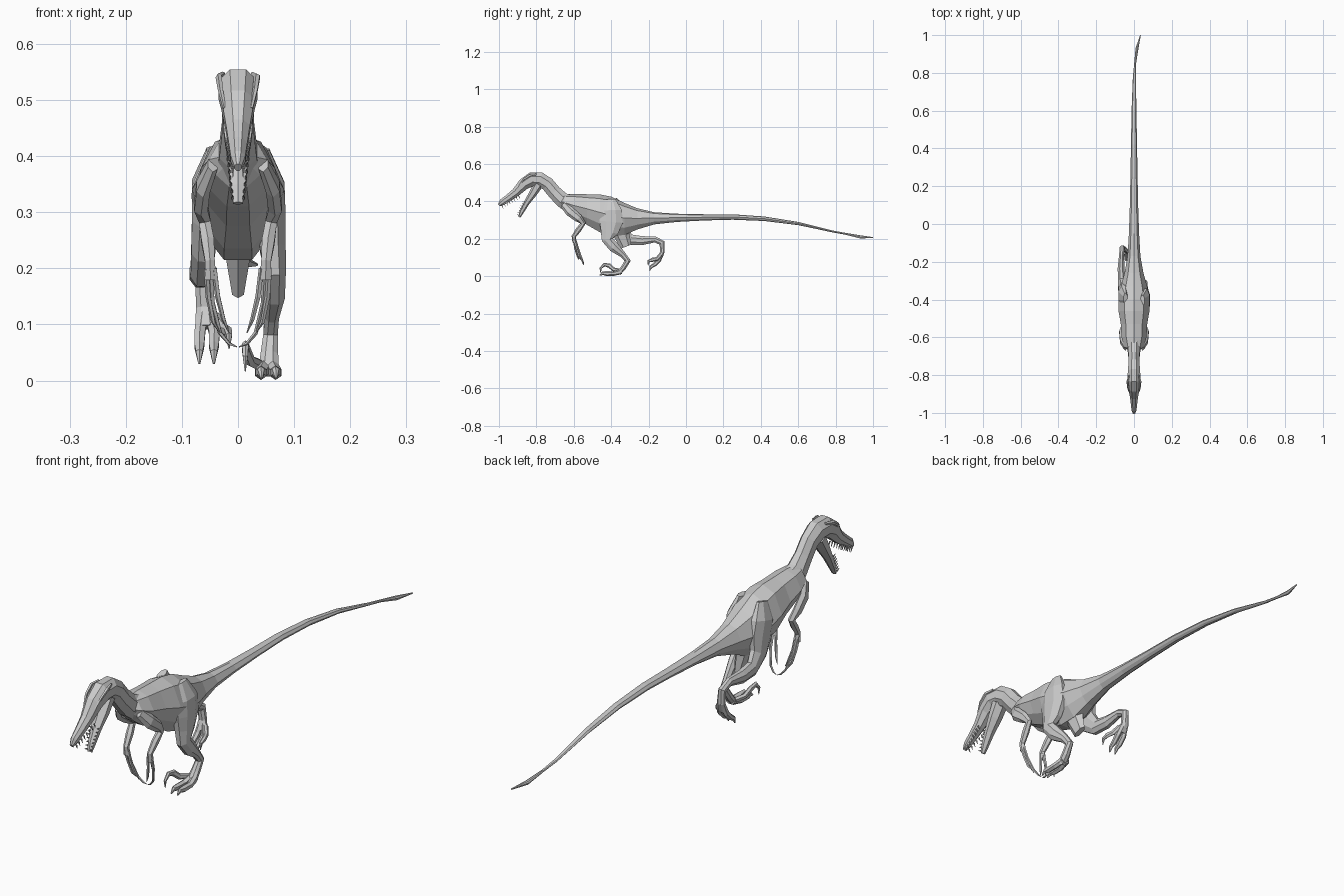
import bpy, bmesh, math
from mathutils import Vector


def skin(name, rings):
    """Skin a list of equal-sized point rings into a closed flat-shaded mesh."""
    bm = bmesh.new()
    vs = [[bm.verts.new(p) for p in r] for r in rings]
    n = len(vs[0])
    for a, b in zip(vs, vs[1:]):
        for i in range(n):
            j = (i + 1) % n
            bm.faces.new((a[i], a[j], b[j], b[i]))
    bm.faces.new(vs[0])
    bm.faces.new(vs[-1])
    bmesh.ops.recalc_face_normals(bm, faces=bm.faces)
    me = bpy.data.meshes.new(name)
    bm.to_mesh(me)
    bm.free()
    ob = bpy.data.objects.new(name, me)
    bpy.context.collection.objects.link(ob)
    return ob


def limb(name, path, n=6, s=1):
    """Loft along a path of (x, y, z, half width, half depth); s=-1 mirrors in x."""
    c = [Vector((s * p[0], p[1], p[2])) for p in path]
    rings = []
    for i, p in enumerate(path):
        t = Vector()
        if i > 0:
            t += (c[i] - c[i - 1]).normalized()
        if i < len(c) - 1:
            t += (c[i + 1] - c[i]).normalized()
        t.normalize()
        side = (Vector((1, 0, 0)) - t * t.x).normalized()
        up = t.cross(side)
        rings.append([c[i] + side * (p[3] * math.cos(a)) + up * (p[4] * math.sin(a))
                      for a in [2 * math.pi * (k + .5) / n for k in range(n)]])
    return skin(name, rings)


# Torso and tail: stations of (y, top z, bottom z, half width, x offset)
half = [(0, 1), (.62, .78), (1, .05), (.75, -.55), (.3, -1)]
section = half + [(-x, z) for x, z in half[:0:-1]]
stations = [
    (-.67, .425, .37, .03, 0), (-.65, .438, .345, .052, 0), (-.60, .44, .31, .066, 0),
    (-.53, .438, .275, .07, 0), (-.46, .437, .235, .082, 0), (-.40, .425, .215, .083, 0),
    (-.33, .392, .22, .07, 0), (-.26, .363, .25, .05, 0), (-.17, .342, .277, .034, 0),
    (-.05, .334, .29, .027, 0), (.10, .331, .298, .022, 0), (.25, .331, .302, .019, 0),
    (.42, .319, .295, .016, 0), (.60, .29, .273, .013, 0), (.78, .245, .235, .008, .002),
    (.85, .232, .222, .005, .006), (.93, .219, .202, .008, .016), (1.0, .209, .204, .002, .034)]
skin("body_and_tail", [[(ox + w * x, y, (t + b) / 2 + (t - b) / 2 * z) for x, z in section]
                       for y, t, b, w, ox in stations])

# Pubic keel under the hips
limb("pubic_keel", [(0, -.36, .28, .035, .06), (0, -.34, .21, .022, .04),
                    (0, -.32, .158, .012, .03)])

# Neck and skull
limb("neck_and_skull", [
    (0, -.60, .375, .045, .055), (0, -.665, .41, .036, .044), (0, -.705, .45, .031, .04),
    (0, -.74, .492, .031, .04), (0, -.78, .516, .035, .043), (0, -.825, .518, .038, .041),
    (0, -.868, .492, .032, .034), (0, -.91, .448, .023, .025), (0, -.95, .418, .018, .021),
    (0, -.983, .395, .014, .019), (0, -1.0, .38, .007, .009)], 8)

# Lower jaw
limb("lower_jaw", [
    (0, -.79, .49, .032, .026), (0, -.82, .44, .029, .021), (0, -.852, .392, .021, .015),
    (0, -.878, .345, .015, .012), (0, -.891, .316, .01, .006)], 6)

# Shared arm and finger paths
arm = [(.045, -.655, .385, .01, .02), (.062, -.62, .345, .014, .026),
       (.066, -.575, .31, .014, .022), (.059, -.55, .283, .012, .015),
       (.054, -.575, .248, .013, .015), (.05, -.60, .212, .01, .012),
       (.049, -.597, .18, .012, .01)]
fingers = [
    [(.056, -.60, .20, .005, .007), (.053, -.585, .15, .005, .006),
     (.044, -.572, .105, .004, .006), (.032, -.56, .085, .001, .001)],
    [(.049, -.595, .20, .006, .007), (.046, -.575, .14, .005, .006),
     (.032, -.555, .085, .004, .005), (.016, -.548, .066, .003, .004),
     (.002, -.545, .06, .001, .001)],
    [(.042, -.60, .20, .005, .007), (.036, -.592, .15, .005, .006),
     (.026, -.58, .11, .004, .006), (.016, -.572, .085, .001, .001)]]
brow = [(.026, -.80, .545, .004, .006), (.034, -.835, .54, .006, .008),
        (.031, -.868, .518, .005, .006), (.024, -.892, .485, .003, .004)]

for side, s in (("right", 1), ("left", -1)):
    limb("arm_" + side, arm, 6, s)
    for i, f in enumerate(fingers):
        limb(f"finger_{side}_{i}", f, 5, s)
    limb("brow_" + side, brow, 5, s)
    # Teeth: upper row under the snout, lower row on the jaw
    for i in range(8):
        t = i / 7
        x, y, z = .021 - .012 * t, -.895 - .09 * t, .43 - .05 * t
        limb(f"upper_tooth_{side}_{i}", [(x, y, z, .003, .004),
                                        (x, y + .008, z - .018, .0005, .0005)], 4, s)
    for i in range(7):
        t = i / 6
        x, y, z = .018 - .008 * t, -.86 - .033 * t, .395 - .07 * t
        limb(f"lower_tooth_{side}_{i}", [(x, y, z, .003, .004),
                                        (x, y - .014, z + .006, .0005, .0005)], 4, s)

# Standing leg
limb("standing_leg", [
    (.045, -.405, .41, .012, .03), (.058, -.40, .35, .027, .062), (.06, -.40, .29, .027, .068),
    (.062, -.41, .235, .025, .05), (.066, -.42, .195, .021, .033), (.065, -.385, .155, .02, .03),
    (.06, -.338, .115, .014, .018), (.058, -.312, .082, .014, .018),
    (.056, -.335, .045, .017, .015), (.054, -.36, .014, .02, .012)], 8)

# Trailing leg, lifted behind
limb("trailing_leg", [
    (-.045, -.395, .41, .012, .03), (-.057, -.38, .35, .027, .06), (-.058, -.365, .29, .026, .062),
    (-.062, -.345, .235, .023, .045), (-.066, -.30, .195, .02, .032),
    (-.068, -.235, .19, .02, .026), (-.066, -.165, .196, .014, .017),
    (-.063, -.128, .178, .014, .017), (-.06, -.126, .13, .016, .013),
    (-.058, -.14, .095, .02, .012)], 8)

# Walking toes with claws: planted foot and hanging foot
for i, x in enumerate((.041, .067)):
    limb(f"planted_toe_{i}", [
        (x * .5 + .027, -.345, .025, .012, .014), (x, -.385, .014, .012, .012),
        (x, -.425, .014, .011, .013), (x, -.445, .016, .007, .01),
        (x + .001, -.462, .004, .002, .002)], 6)
    limb(f"hanging_toe_{i}", [
        (-x * .5 - .03, -.13, .12, .011, .012), (-x - .001, -.145, .085, .011, .012),
        (-x - .002, -.168, .062, .01, .011), (-x - .002, -.187, .05, .007, .009),
        (-x - .002, -.195, .03, .002, .002)], 6)

# Raised sickle claws on the inner toes
limb("planted_sickle_claw", [
    (.038, -.35, .028, .009, .011), (.022, -.385, .035, .009, .011),
    (.014, -.41, .056, .008, .012), (.013, -.437, .062, .007, .01),
    (.013, -.457, .042, .005, .006), (.013, -.456, .016, .001, .001)], 6)
limb("hanging_sickle_claw", [
    (-.042, -.135, .115, .009, .011), (-.027, -.155, .092, .009, .011),
    (-.018, -.178, .088, .008, .011), (-.016, -.2, .08, .006, .008),
    (-.016, -.203, .056, .001, .001)], 6)
